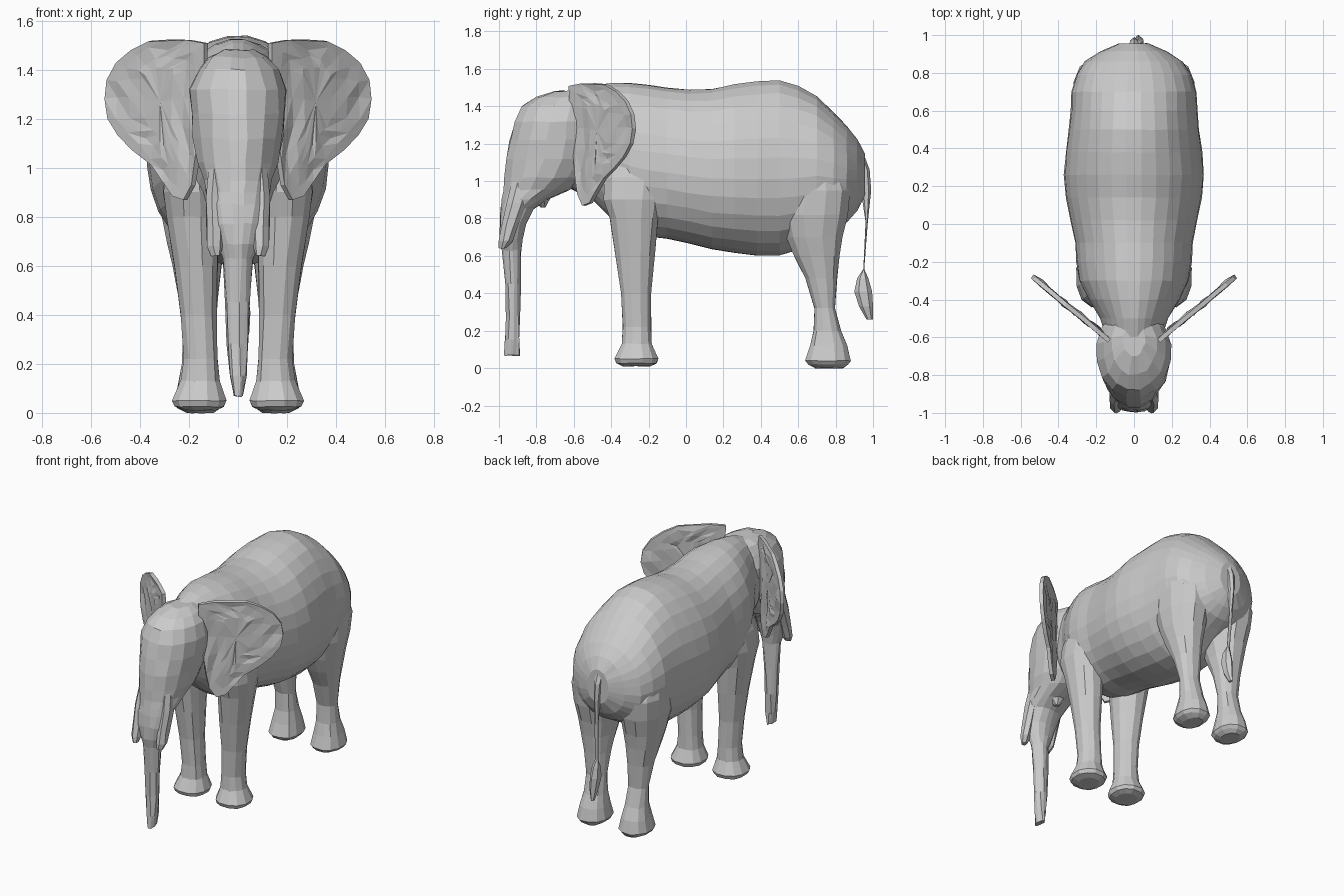
import bpy, bmesh, math, random
from mathutils import Vector

random.seed(4)


def finish(name, bm, mirror=False, thickness=0):
    bmesh.ops.recalc_face_normals(bm, faces=bm.faces)
    me = bpy.data.meshes.new(name)
    bm.to_mesh(me)
    bm.free()
    ob = bpy.data.objects.new(name, me)
    bpy.context.collection.objects.link(ob)
    if thickness:
        m = ob.modifiers.new("thickness", "SOLIDIFY")
        m.thickness, m.offset = thickness, 0
    if mirror:
        m = ob.modifiers.new("mirror", "MIRROR")
        m.use_mirror_merge = False
    return ob


def loft(name, rings, axis="z", sides=12, egg=0.0, jitter=0.0, mirror=False, power=1.0):
    """Skin elliptical rings (t, a0, a1, x0, x1); a is y for axis z, z for axis y."""
    bm = bmesh.new()
    loops = []
    for t, a0, a1, x0, x1 in rings:
        loop = []
        for i in range(sides):
            w = 2 * math.pi * (i + 0.5) / sides
            c, s = math.cos(w), math.sin(w)
            c = math.copysign(abs(c) ** power, c)
            s = math.copysign(abs(s) ** power, s)
            x = (x0 + x1) / 2 + (x1 - x0) / 2 * c * (1 - egg * s)
            a = (a0 + a1) / 2 + (a1 - a0) / 2 * s
            p = Vector((x, a, t) if axis == "z" else (x, t, a))
            p += Vector([random.uniform(-jitter, jitter) for _ in range(3)])
            loop.append(bm.verts.new(p))
        loops.append(loop)
    for A, B in zip(loops, loops[1:]):
        for i in range(sides):
            j = (i + 1) % sides
            bm.faces.new((A[i], A[j], B[j], B[i]))
    bm.faces.new(loops[0])
    bm.faces.new(loops[-1])
    return finish(name, bm, mirror)


def symmetric(rows):
    return [(t, a0, a1, -w, w) for t, a0, a1, w in rows]


# Body: y, bottom z, top z, half width
loft("body", symmetric([
    (-0.72, 1.02, 1.44, 0.13), (-0.60, 0.95, 1.48, 0.15), (-0.50, 0.90, 1.51, 0.18),
    (-0.40, 0.80, 1.525, 0.24), (-0.30, 0.73, 1.525, 0.29), (-0.20, 0.70, 1.515, 0.305),
    (-0.10, 0.69, 1.50, 0.31), (0.02, 0.665, 1.49, 0.335), (0.14, 0.635, 1.495, 0.36),
    (0.26, 0.615, 1.52, 0.37), (0.38, 0.60, 1.535, 0.36), (0.50, 0.60, 1.54, 0.345),
    (0.60, 0.63, 1.51, 0.335), (0.70, 0.69, 1.455, 0.33), (0.79, 0.74, 1.37, 0.305),
    (0.86, 0.78, 1.295, 0.26), (0.915, 0.84, 1.225, 0.175), (0.955, 0.92, 1.15, 0.08)]),
    axis="y", sides=28, egg=0.06, jitter=0.002, power=0.97)

# Head flowing into the trunk: z, front y, back y, half width
loft("head_and_trunk", symmetric([
    (1.48, -0.70, -0.52, 0.06), (1.45, -0.80, -0.47, 0.12), (1.40, -0.88, -0.45, 0.165),
    (1.32, -0.92, -0.44, 0.20), (1.22, -0.945, -0.44, 0.195), (1.12, -0.965, -0.46, 0.185),
    (1.02, -0.975, -0.53, 0.165), (0.95, -0.98, -0.62, 0.14), (0.90, -0.985, -0.73, 0.13),
    (0.85, -0.99, -0.81, 0.12), (0.77, -1.0, -0.855, 0.105), (0.69, -0.995, -0.875, 0.085),
    (0.63, -0.985, -0.88, 0.06), (0.45, -0.965, -0.885, 0.05), (0.28, -0.96, -0.885, 0.043),
    (0.15, -0.965, -0.89, 0.034), (0.07, -0.97, -0.89, 0.018)]),
    sides=16, jitter=0.005)

# Short tusks beside the trunk, rooted inside the cheeks
loft("tusk", [
    (1.00, -0.93, -0.82, 0.06, 0.12), (0.88, -0.96, -0.85, 0.07, 0.135),
    (0.76, -0.985, -0.90, 0.06, 0.132), (0.68, -1.0, -0.925, 0.06, 0.13),
    (0.64, -1.0, -0.96, 0.07, 0.11)], sides=7, jitter=0.003, mirror=True)

# Lower lip
loft("lower_lip", symmetric([
    (1.00, -0.88, -0.68, 0.10), (0.91, -0.83, -0.72, 0.06), (0.86, -0.78, -0.75, 0.015)]),
    sides=8)

# Legs: z, front y, back y, inner x, outer x
loft("front_leg", [
    (1.20, -0.38, -0.16, 0.10, 0.24), (1.02, -0.44, -0.10, 0.09, 0.295),
    (0.90, -0.445, -0.12, 0.075, 0.308), (0.80, -0.41, -0.145, 0.075, 0.295),
    (0.60, -0.38, -0.165, 0.08, 0.262), (0.40, -0.35, -0.185, 0.085, 0.235),
    (0.22, -0.34, -0.185, 0.08, 0.222), (0.13, -0.345, -0.18, 0.07, 0.235),
    (0.05, -0.385, -0.145, 0.045, 0.272), (0.025, -0.375, -0.155, 0.055, 0.262),
    (0.01, -0.34, -0.19, 0.09, 0.22)], sides=12, jitter=0.002, mirror=True, power=0.9)
loft("hind_leg", [
    (1.12, 0.54, 0.82, 0.06, 0.30), (0.95, 0.50, 0.885, 0.03, 0.325),
    (0.82, 0.50, 0.87, 0.03, 0.318), (0.70, 0.53, 0.84, 0.045, 0.295),
    (0.60, 0.575, 0.825, 0.065, 0.272), (0.48, 0.635, 0.81, 0.08, 0.248),
    (0.32, 0.685, 0.80, 0.09, 0.228), (0.20, 0.68, 0.83, 0.085, 0.23),
    (0.12, 0.66, 0.865, 0.07, 0.245), (0.04, 0.635, 0.885, 0.055, 0.265),
    (0.02, 0.65, 0.87, 0.07, 0.25), (0.0, 0.69, 0.84, 0.10, 0.21)],
    sides=12, jitter=0.002, mirror=True, power=0.9)

# Tail: thin cord ending in a tuft
loft("tail", [
    (1.16, 0.90, 0.945, -0.03, 0.03), (1.06, 0.93, 0.982, -0.025, 0.025),
    (0.95, 0.935, 0.99, -0.018, 0.02), (0.78, 0.96, 0.972, -0.01, 0.02),
    (0.53, 0.948, 0.953, 0.0, 0.025), (0.48, 0.915, 0.975, -0.005, 0.045),
    (0.41, 0.90, 0.995, -0.01, 0.055), (0.33, 0.925, 1.0, 0.0, 0.05),
    (0.26, 0.965, 1.0, 0.01, 0.03)], sides=6)

# Ears: crumpled sheets built as rings inside an outline of (x, z)
outline = [(0.13, 1.51), (0.20, 1.52), (0.28, 1.52), (0.36, 1.515), (0.43, 1.48),
           (0.49, 1.43), (0.53, 1.36), (0.54, 1.28), (0.525, 1.20), (0.48, 1.13),
           (0.42, 1.07), (0.35, 1.01), (0.30, 0.94), (0.26, 0.885), (0.215, 0.87),
           (0.18, 0.93), (0.165, 1.03), (0.155, 1.15), (0.145, 1.28), (0.13, 1.42)]
bm = bmesh.new()
n = len(outline)


def ear_vert(x, z, crumple):
    r = lambda: random.uniform(-crumple, crumple)
    return bm.verts.new((x + r(), -0.60 + (x - 0.15) * 0.83 + r(), z + r()))


# Rings shrink towards a vertical spine so the folds stay even
rings = []
for f in (1, 0.8, 0.55, 0.3):
    loop = []
    for x, z in outline:
        cx, cz = 0.31, min(max(z, 1.18), 1.36)
        loop.append(ear_vert(cx + (x - cx) * f, cz + (z - cz) * f,
                             0.002 if f == 1 else 0.012 * (0.4 + 0.6 * f)))
    rings.append(loop)
for A, B in zip(rings, rings[1:]):
    for i in range(n):
        j = (i + 1) % n
        bm.faces.new((A[i], A[j], B[j]))
        bm.faces.new((A[i], B[j], B[i]))
hub = ear_vert(0.31, 1.27, 0)
for i in range(n):
    bm.faces.new((rings[-1][i], rings[-1][(i + 1) % n], hub))
finish("ear", bm, mirror=True, thickness=0.024)
